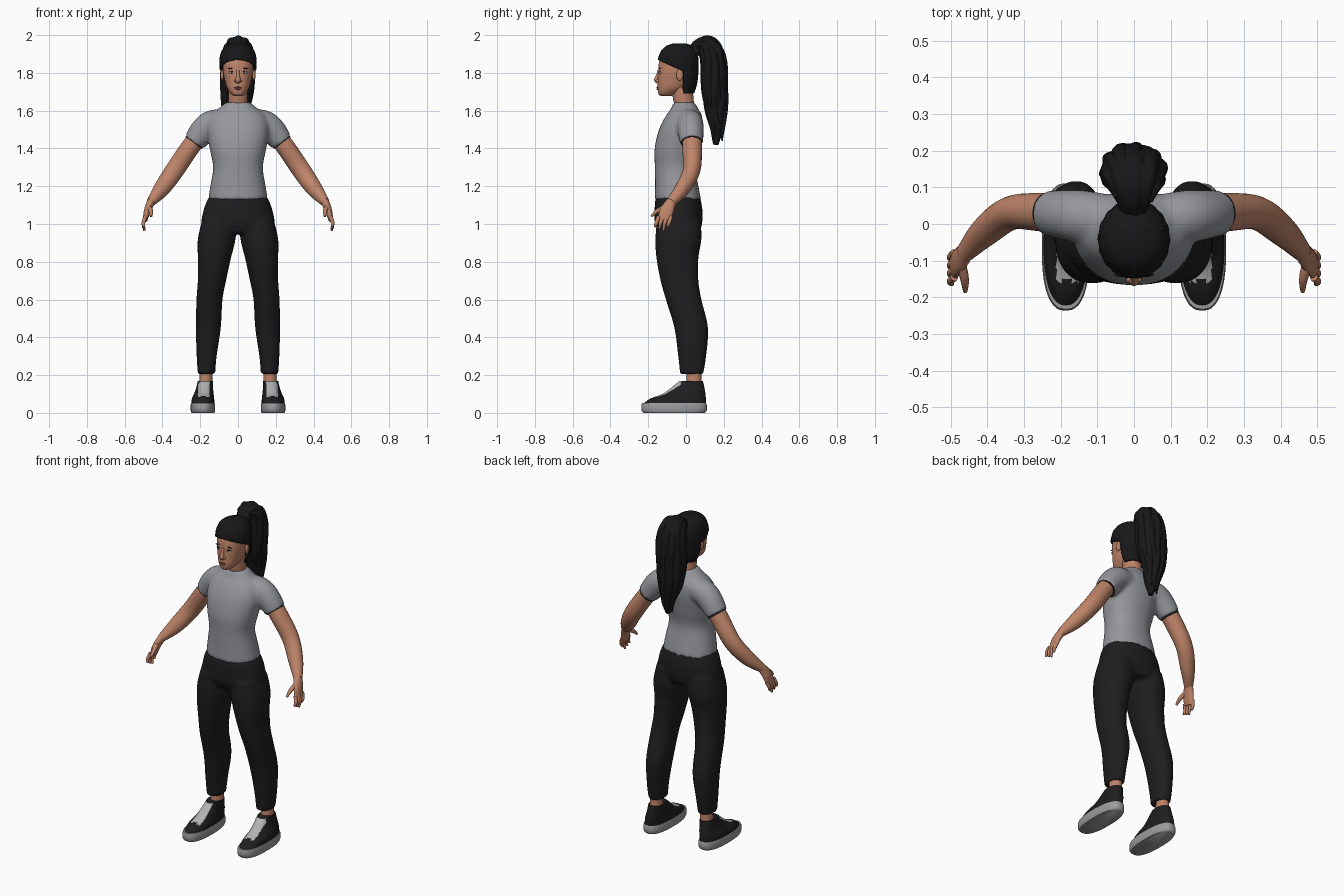
import bpy, bmesh, math, random
from mathutils import Vector, Matrix
from mathutils.bvhtree import BVHTree

if "Cube" in bpy.data.objects:
    bpy.data.objects.remove(bpy.data.objects["Cube"])
random.seed(4)
X, Y, Z = Vector((1, 0, 0)), Vector((0, 1, 0)), Vector((0, 0, 1))


def material(name, *rgb):
    m = bpy.data.materials.new(name)
    m.use_nodes = True
    m.diffuse_color = (*rgb, 1)
    m.node_tree.nodes["Principled BSDF"].inputs["Base Color"].default_value = (*rgb, 1)
    return m


skin = material("skin", .52, .23, .14)
grey = material("grey cotton", .30, .31, .335)
black = material("black fabric", .013, .013, .014)
dark = material("dark hair", .009, .009, .01)
rubber = material("grey rubber", .33, .33, .34)
lace = material("light lace", .45, .45, .46)
lip = material("lip", .33, .10, .075)
white = material("eye white", .6, .56, .53)


def finish(name, bm, mats, mirror=False):
    """Turn a bmesh into a smooth shaded object."""
    bmesh.ops.recalc_face_normals(bm, faces=bm.faces)
    me = bpy.data.meshes.new(name)
    bm.to_mesh(me)
    bm.free()
    for m in mats:
        me.materials.append(m)
    me.shade_smooth()
    me.set_sharp_from_angle(angle=math.radians(50))
    ob = bpy.data.objects.new(name, me)
    bpy.context.scene.collection.objects.link(ob)
    if mirror:
        ob.modifiers.new("mirror", "MIRROR").use_mirror_merge = False
    return ob


def ring(z, front, back, rx, cx=0):
    """Horizontal section from its front and back limits."""
    return (cx, (front + back) / 2, z, rx, (back - front) / 2)


def loft(bm, secs, ref=X, level=False, n=24, steps=5, power=2, ripple=0, lobes=7, twist=0):
    """Skin smooth elliptical sections (x, y, z, ra, rb) along a path."""
    s = [Vector(v) for v in secs]
    path = []
    for i in range(len(s) - 1):
        a, b, c, d = s[max(i - 1, 0)], s[i], s[i + 1], s[min(i + 2, len(s) - 1)]
        for k in range(steps):
            t = k / steps
            path.append((b * 2 + (c - a) * t + (a * 2 - b * 5 + c * 4 - d) * t * t
                         + (b * 3 - a - c * 3 + d) * t ** 3) / 2)
    path.append(s[-1])
    mid = [Vector(p[:3]) for p in path]
    rows = []
    for i, p in enumerate(path):
        t = Z if level else (mid[min(i + 1, len(mid) - 1)] - mid[max(i - 1, 0)]).normalized()
        u = (ref - t * ref.dot(t)).normalized()
        v = t.cross(u)
        row = []
        for j in range(n):
            an = math.tau * j / n
            c, q = math.cos(an), math.sin(an)
            w = 1 + ripple * math.sin(lobes * an + twist * i / len(path))
            pc = math.copysign(abs(c) ** (2 / power), c) * p[3] * w
            pq = math.copysign(abs(q) ** (2 / power), q) * p[4] * w
            row.append(bm.verts.new(mid[i] + u * pc + v * pq))
        rows.append(row)
    for r0, r1 in zip(rows, rows[1:]):
        for j in range(n):
            k = (j + 1) % n
            bm.faces.new((r0[j], r0[k], r1[k], r1[j]))
    bm.faces.new(rows[0][::-1])
    bm.faces.new(rows[-1])
    return bm


def part(name, secs, mat, mirror=False, **kw):
    return finish(name, loft(bmesh.new(), secs, **kw), [mat], mirror)


def blob(name, at, size, mat, mirror=False, tilt=0):
    bm = bmesh.new()
    mx = Matrix.Translation(at) @ Matrix.Rotation(tilt, 4, "Y") @ Matrix.Diagonal((*size, 1))
    bmesh.ops.create_uvsphere(bm, u_segments=16, v_segments=10, radius=1, matrix=mx)
    return finish(name, bm, [mat], mirror)


def fuse(ob, size):
    """Blend overlapping closed volumes into one garment."""
    r = ob.modifiers.new("fuse", "REMESH")
    r.mode, r.voxel_size, r.use_smooth_shade = "VOXEL", size, True
    sm = ob.modifiers.new("soften", "SMOOTH")
    sm.factor, sm.iterations = .5, 5


# Shirt: torso and sleeves blended together
bm = loft(bmesh.new(), [
    ring(1.13, -.166, .08, .158), ring(1.2, -.164, .066, .147), ring(1.3, -.165, .05, .132),
    ring(1.4, -.166, .07, .15), ring(1.5, -.143, .088, .165), ring(1.57, -.108, .085, .15),
    ring(1.61, -.08, .065, .105), ring(1.645, -.066, .045, .062)], level=True, n=32, power=2.2)
sleeve = [(.07, .01, 1.54, .07, .07), (.14, .02, 1.53, .072, .072),
          (.188, .025, 1.49, .068, .07), (.232, .03, 1.432, .062, .06)]
loft(bm, sleeve, ref=Y)
fuse(finish("shirt", bm, [grey], True), .01)
part("sleeve_lining", [(.225, .03, 1.441, .056, .054), (.234, .03, 1.429, .056, .054)],
     black, True, ref=Y, steps=1)

# Trousers: hips and legs blended together
bm = loft(bmesh.new(), [
    ring(.95, -.14, .07, .17), ring(1, -.164, .085, .194), ring(1.06, -.166, .088, .186),
    ring(1.12, -.164, .08, .166), ring(1.16, -.15, .065, .14)], level=True, n=32, power=2.2)
loft(bm, [
    ring(.205, -.032, .092, .046, .167), ring(.3, -.042, .107, .053, .166),
    ring(.45, -.062, .117, .066, .157), ring(.6, -.107, .082, .069, .151),
    ring(.7, -.135, .066, .075, .138), ring(.82, -.157, .066, .088, .125),
    ring(.92, -.162, .082, .1, .113), ring(1.02, -.155, .078, .09, .1)], level=True, n=28, power=2.2)
fuse(finish("trousers", bm, [black], True), .01)

# Arms and hands
part("arm", [(.16, .03, 1.53, .05, .05), (.25, .032, 1.41, .052, .05), (.335, .03, 1.285, .046, .05),
             (.405, -.02, 1.185, .04, .043), (.462, -.08, 1.115, .026, .024)], skin, True, ref=Y)
part("palm", [(.455, -.07, 1.13, .024, .022), (.478, -.1, 1.075, .036, .019),
              (.492, -.115, 1.02, .036, .012)], skin, True, ref=Y)
bm = bmesh.new()
for i in range(4):
    y, tip = -.145 + .022 * i, .985 - .01 * (i % 3)
    loft(bm, [(.49, y, 1.04, .011, .011), (.501, y - .012, 1.005, .01, .01),
              (.496, y - .019, tip, .006, .006)], ref=Y, n=10, steps=4)
loft(bm, [(.474, -.1, 1.095, .014, .014), (.462, -.15, 1.07, .012, .012),
          (.46, -.184, 1.04, .006, .006)], n=10, steps=4)
finish("fingers", bm, [skin], True)

# Ankles and shoes
part("ankle", [ring(.1, .0, .085, .036, .172), ring(.25, .005, .08, .034, .168)],
     skin, True, level=True, steps=2)
part("shoe_sole", [ring(0, -.225, .1, .06, .186), ring(.012, -.235, .11, .065, .186),
                   ring(.04, -.236, .11, .065, .186), ring(.052, -.232, .106, .062, .186)],
     rubber, True, level=True, n=40, power=2.5, steps=2)
shoe = part("shoe_upper", [
    ring(.045, -.23, .105, .061, .186), ring(.075, -.19, .105, .059, .185),
    ring(.1, -.125, .103, .052, .181), ring(.13, -.082, .098, .045, .177),
    ring(.15, -.058, .094, .042, .175), ring(.168, -.035, .09, .04, .173)],
    black, True, level=True, n=64, power=2.3)
shoe.data.materials.append(lace)
for p in shoe.data.polygons:
    c = p.center
    if p.normal.y < -.2 and abs(c.x - .18) < .031 and -.155 < c.y < -.025 and c.z < .166:
        p.material_index = 1

# Neck and head
part("neck", [ring(1.59, -.05, .05, .054), ring(1.66, -.068, .04, .051), ring(1.74, -.08, .035, .053)],
     skin, level=True)
head = part("head", [
    ring(1.678, -.135, -.075, .022), ring(1.69, -.146, -.05, .038), ring(1.72, -.15, 0, .058),
    ring(1.76, -.149, .035, .07), ring(1.8, -.147, .045, .078), ring(1.85, -.144, .048, .08),
    ring(1.89, -.13, .04, .073), ring(1.925, -.1, .015, .045)], skin, level=True, n=40, power=2.2)
tree = BVHTree.FromPolygons([v.co for v in head.data.vertices],
                            [p.vertices[:] for p in head.data.polygons])


def on_face(x, z, out=0):
    hit = tree.ray_cast(Vector((x, -1, z)), Y)[0]
    return Vector((x, hit.y - out, z))


part("nose", [(0, -.143, 1.815, .007, .006), (0, -.151, 1.785, .009, .009),
              (0, -.157, 1.762, .014, .012), (0, -.15, 1.748, .012, .006)], skin, n=14)
blob("nostril_wing", (.012, -.151, 1.757), (.009, .01, .008), skin, True)
blob("eye", on_face(.033, 1.802, -.003), (.014, .007, .007), white, True)
blob("iris", on_face(.033, 1.802, .001), (.006, .004, .006), dark, True)
blob("upper_lash", on_face(.034, 1.809), (.016, .005, .002), dark, True, .1)
blob("eyebrow", on_face(.036, 1.824), (.019, .005, .003), dark, True, .12)
blob("upper_lip", on_face(0, 1.723), (.022, .006, .004), lip)
blob("lower_lip", on_face(0, 1.715), (.018, .006, .005), lip)
blob("ear", (.084, -.033, 1.788), (.009, .018, .03), skin, True)

# Hair cap: shell around the skull, cut open at hairline and ear
bm = loft(bmesh.new(), [
    ring(1.69, -.06, .042, .06), ring(1.74, -.12, .058, .083), ring(1.8, -.145, .066, .094),
    ring(1.86, -.15, .066, .098), ring(1.91, -.135, .058, .089), ring(1.94, -.108, .037, .065),
    ring(1.956, -.07, 0, .025)], level=True, n=72, ripple=.013, lobes=18, twist=5)
cuts = [(Vector((0, -.14, 1.865)), Vector((0, .41, .91))), (Vector((0, -.014, 1.8)), Y)]
for co, no in cuts:
    bmesh.ops.bisect_plane(bm, geom=bm.verts[:] + bm.edges[:] + bm.faces[:], plane_co=co, plane_no=no)
face_gap = [f for f in bm.faces if all((f.calc_center_median() - co).dot(no) < 0 for co, no in cuts)]
bmesh.ops.delete(bm, geom=face_gap, context="FACES")
cap = finish("hair_cap", bm, [dark])
cap.modifiers.new("thickness", "SOLIDIFY").thickness = .014

# Ponytail: rippled core with loose locks around it
tail = [(0, .03, 1.915, .032, .026), (0, .075, 1.945, .05, .038), (0, .122, 1.935, .074, .058),
        (0, .145, 1.85, .086, .066), (-.006, .15, 1.72, .086, .068), (-.008, .158, 1.62, .07, .058),
        (.004, .163, 1.52, .045, .038), (.012, .158, 1.42, .012, .014)]
bm = loft(bmesh.new(), tail, n=56, steps=7, ripple=.06, lobes=8, twist=6)
for k in range(9):
    an = math.tau * k / 9 + .2
    lock = []
    for x, y, z, ra, rb in tail[1:-1]:
        an += random.uniform(-.2, .2)
        r = min(ra, rb) * random.uniform(.3, .42)
        lock.append((x + math.cos(an) * ra * .78, y + math.sin(an) * rb * .78,
                     z + random.uniform(-.015, .012), r, r))
    x, y, z = lock[-1][:3]
    lock.append((x * .7, y, z - random.uniform(.04, .08), .003, .003))
    loft(bm, lock, n=12)
finish("ponytail", bm, [dark])
part("hair_tie", [(0, .045, 1.915, .04, .036), (0, .062, 1.93, .042, .038)], black, steps=2)
